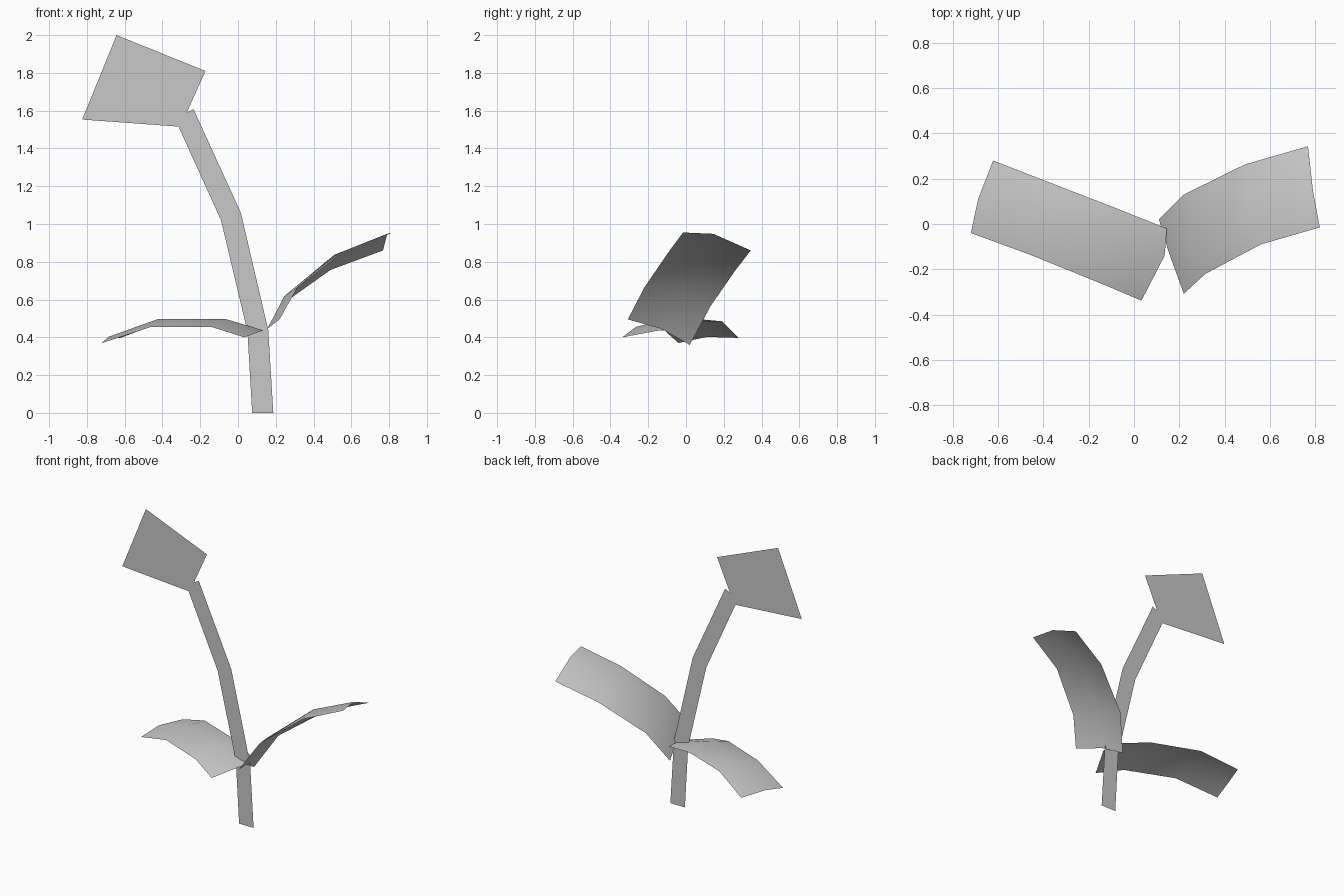
import bpy

cube = bpy.data.objects.get("Cube")
if cube:
    bpy.data.objects.remove(cube)

GREY = (0.58, 0.58, 0.58, 1)
grey = bpy.data.materials.new("plain_grey")
grey.use_nodes = True
grey.diffuse_color = GREY
grey.node_tree.nodes["Principled BSDF"].inputs["Base Color"].default_value = GREY


def sheet(name, rails, smooth=False):
    """Thin sheet spanned between rails that share one point count."""
    n = len(rails[0])
    verts = [p for rail in rails for p in rail]
    faces = []
    for r in range(len(rails) - 1):
        for i in range(n - 1):
            a, b = r * n + i, (r + 1) * n + i
            faces.append((a, a + 1, b + 1, b))
    mesh = bpy.data.meshes.new(name)
    mesh.from_pydata(verts, [], faces)
    mesh.materials.append(grey)
    mesh.polygons.foreach_set("use_smooth", [smooth] * len(faces))
    mesh.update()
    obj = bpy.data.objects.new(name, mesh)
    bpy.context.collection.objects.link(obj)
    return obj


def upright(points, y):
    """Place front-facing (x, z) points on a plane at depth y."""
    return [(x, y, z) for x, z in points]


# Flat bent stem
sheet("stem", [
    upright([(0.075, 0), (0.05, 0.43), (-0.09, 1.02), (-0.335, 1.56)], -0.095),
    upright([(0.187, 0), (0.16, 0.44), (0.015, 1.06), (-0.235, 1.607)], -0.095),
])

# Flat flower card
sheet("flower_head", [
    upright([(-0.825, 1.553), (-0.643, 2.0)], -0.096),
    upright([(-0.305, 1.515), (-0.172, 1.81)], -0.096),
])

# Arched leaves: front edge, midrib, back edge, each from base to tip
sheet("left_leaf", [
    [(0.22, -0.308, 0.495), (0.315, -0.22, 0.665), (0.56, -0.09, 0.855), (0.82, -0.015, 0.955)],
    [(0.155, -0.13, 0.445), (0.245, -0.04, 0.618), (0.51, 0.1, 0.837), (0.79, 0.145, 0.948)],
    [(0.11, 0.02, 0.36), (0.22, 0.13, 0.565), (0.49, 0.263, 0.757), (0.768, 0.343, 0.86)],
], smooth=True)

sheet("right_leaf", [
    [(0.033, -0.338, 0.4), (-0.14, -0.265, 0.455), (-0.46, -0.135, 0.455), (-0.72, -0.04, 0.37)],
    [(0.135, -0.14, 0.437), (-0.07, -0.095, 0.498), (-0.42, 0.045, 0.498), (-0.688, 0.11, 0.402)],
    [(0.145, -0.02, 0.435), (-0.08, 0.07, 0.485), (-0.39, 0.19, 0.485), (-0.622, 0.28, 0.397)],
], smooth=True)
